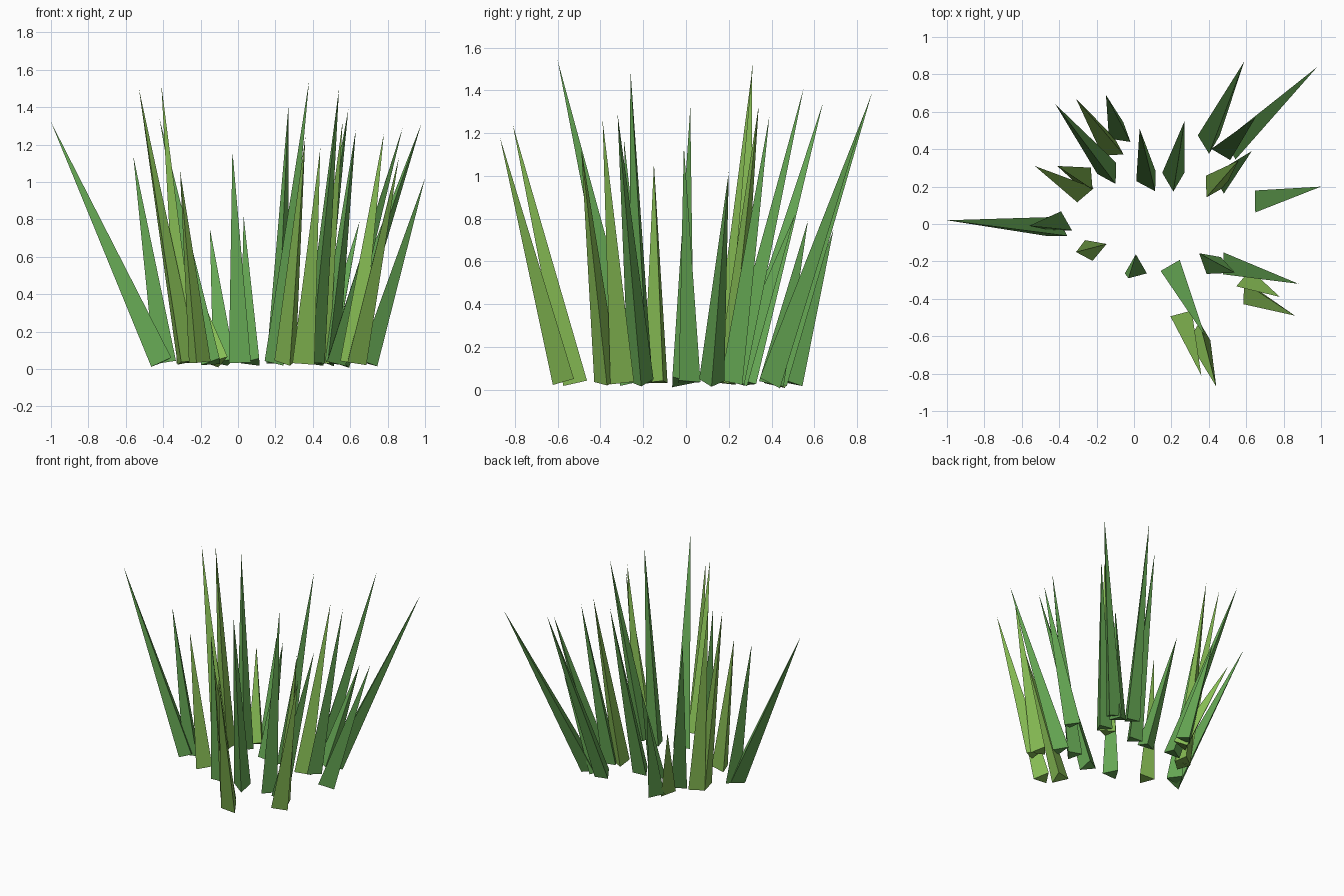
import bpy
import bmesh
from math import radians
from mathutils import Matrix, Vector

cube = bpy.data.objects.get("Cube")
if cube:
    bpy.data.objects.remove(cube, do_unlink=True)

BASE_RADIUS = 0.068
BASE_HEIGHT = 0.035


def make_material(name, colour):
    material = bpy.data.materials.new(name)
    material.use_nodes = True
    material.diffuse_color = colour
    shader = material.node_tree.nodes["Principled BSDF"]
    shader.inputs["Base Color"].default_value = colour
    return material


def add_blade(name, material, base_x, base_y, tip_x, tip_y, tip_z, turn):
    """One three-sided spike leaning from its base to its tip (hundredths)."""
    base = Vector((base_x / 100, base_y / 100, BASE_HEIGHT))
    tip = Vector((tip_x, tip_y, tip_z)) / 100
    axis = tip - base
    lean = Vector((0, 0, 1)).rotation_difference(axis).to_matrix().to_4x4()
    placement = (Matrix.Translation((base + tip) / 2) @ lean
                 @ Matrix.Rotation(radians(turn), 4, "Z"))

    mesh = bpy.data.meshes.new(name)
    bm = bmesh.new()
    cone = bmesh.ops.create_cone(bm, cap_ends=True, segments=3,
                                 radius1=BASE_RADIUS, radius2=0,
                                 depth=axis.length)
    # Bring the first corner of the base onto the local x axis
    corner = min(cone["verts"], key=lambda v: (round(v.co.z, 3), -v.co.y))
    align = Vector((1, 0)).angle_signed(corner.co.xy)
    bmesh.ops.transform(bm, matrix=placement @ Matrix.Rotation(align, 4, "Z"),
                        verts=bm.verts)
    bmesh.ops.remove_doubles(bm, verts=bm.verts, dist=0.0001)
    bmesh.ops.recalc_face_normals(bm, faces=bm.faces)
    bm.to_mesh(mesh)
    bm.free()
    mesh.materials.append(material)
    blade = bpy.data.objects.new(name, mesh)
    bpy.context.collection.objects.link(blade)


# Each blade: base x, y; tip x, y, z; turn of the base triangle
green_blades = [
    (-41, -3, -100, 2, 132, 90),
    (-39, 0, -56, -1, 114, 90),
    (-13, 27, -42, 64, 134, 60),
    (-7, 48, -15, 69, 75, 80),
    (8, 23, 3, 51, 82, 60),
    (21, 24, 27, 55, 141, 30),
    (40, 44, 59, 87, 139, 30),
    (54, 41, 98, 84, 131, 30),
    (48, 40, 65, 57, 79, 60),
    (48, 23, 63, 39, 128, 30),
    (68, 12, 100, 20, 102, 0),
    (51, -21, 88, -32, 129, 0),
    (40, -20, 54, -26, 150, 20),
    (21, -25, 38, -60, 154, 60),
    (1, -23, -3, -29, 117, 90),
]
lime_blades = [
    (-28, 18, -53, 31, 150, 10),
    (-26, 24, -41, 31, 152, 65),
    (-11, 40, -31, 67, 64, 90),
    (42, 20, 56, 34, 133, 0),
    (61, -31, 78, -39, 126, 80),
    (62, -37, 86, -49, 113, 0),
    (26, -51, 36, -81, 124, 45),
    (35, -59, 44, -87, 118, 90),
    (-21, -13, -31, -15, 106, 20),
]

leaf_green = make_material("leaf green", (0.133, 0.393, 0.089, 1))
lime_green = make_material("lime green", (0.243, 0.507, 0.089, 1))

for blade in green_blades:
    add_blade("green_grass_blade", leaf_green, *blade)
for blade in lime_blades:
    add_blade("lime_grass_blade", lime_green, *blade)
